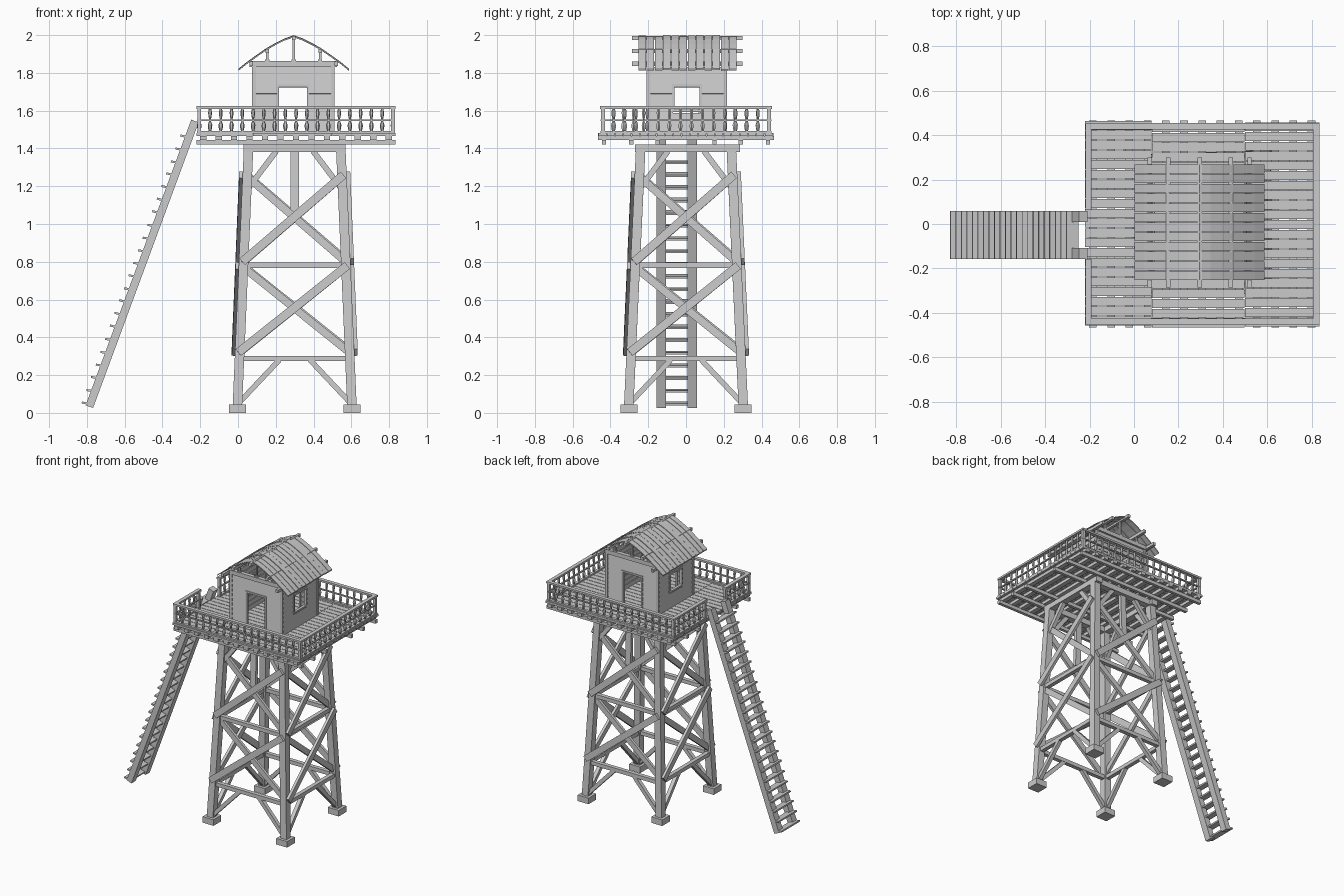
import bpy, bmesh, math, random
from mathutils import Vector as V

if "Cube" in bpy.data.objects:
    bpy.data.objects.remove(bpy.data.objects["Cube"])

random.seed(4)
CX = 0.30  # tower centre in x


def finish(name, bm):
    bmesh.ops.recalc_face_normals(bm, faces=bm.faces)
    me = bpy.data.meshes.new(name)
    bm.to_mesh(me)
    bm.free()
    ob = bpy.data.objects.new(name, me)
    bpy.context.collection.objects.link(ob)
    return ob


def beam(bm, p, q, w, h, up=(0, 0, 1)):
    """Box from p to q; h is measured along up, w across it."""
    p, q = V(p), V(q)
    d = (q - p).normalized()
    s = d.cross(V(up)).normalized()
    n = s.cross(d)
    vs = [bm.verts.new(e + s * a * w / 2 + n * b * h / 2)
          for e in (p, q) for a, b in ((-1, -1), (1, -1), (1, 1), (-1, 1))]
    for f in ((0, 1, 2, 3), (7, 6, 5, 4), (0, 4, 5, 1), (1, 5, 6, 2), (2, 6, 7, 3), (3, 7, 4, 0)):
        bm.faces.new([vs[i] for i in f])


def box(bm, x0, x1, y0, y1, z0, z1):
    ym, zm = (y0 + y1) / 2, (z0 + z1) / 2
    beam(bm, (x0, ym, zm), (x1, ym, zm), y1 - y0, z1 - z0)


def hx(z):
    return 0.303 - 0.042 * z


def hy(z):
    return 0.303 - 0.045 * z


def on_face(k, u, z, off):
    """Point on tower side k (0 front, 1 right, 2 back, 3 left), u from -1 to 1."""
    if k % 2 == 0:
        s = 1 if k == 0 else -1
        return V((CX + s * u * hx(z), -s * (hy(z) + off), z))
    s = 1 if k == 1 else -1
    return V((CX + s * (hx(z) + off), s * u * hy(z), z))


NORMAL = [V((0, -1, 0)), V((1, 0, 0)), V((0, 1, 0)), V((-1, 0, 0))]

# footings and tapering legs
feet, legs = bmesh.new(), bmesh.new()
for sx in (-1, 1):
    for sy in (-1, 1):
        x, y = CX + sx * 0.303, sy * 0.303
        box(feet, x - 0.045, x + 0.045, y - 0.045, y + 0.045, 0, 0.045)
        beam(legs, (x, y, 0.04), (CX + sx * hx(1.385), sy * hy(1.385), 1.385), 0.05, 0.05, (0, 1, 0))
finish("footings", feet)
finish("tower_legs", legs)

# girts, cross braces and knee braces on all four sides
girts, cross, knees = bmesh.new(), bmesh.new(), bmesh.new()
for k in range(4):
    n = NORMAL[k]

    def strut(bm, u0, z0, u1, z1, off, w, h):
        beam(bm, on_face(k, u0, z0, off), on_face(k, u1, z1, off), w, h, n)

    for z in (0.288, 0.782):
        strut(girts, -1, z, 1, z, 0, 0.028, 0.03)
    for z0, z1 in ((0.32, 0.78), (0.80, 1.26)):
        strut(cross, -1.03, z0, 1.03, z1, 0.034, 0.045, 0.02)
        strut(cross, -1, z1 - 0.01, 1, z0, 0.0, 0.04, 0.02)
    for s in (-1, 1):
        strut(knees, s * 0.96, 0.06, s * 0.28, 0.28, 0, 0.028, 0.028)
        strut(knees, s * 0.97, 1.19, s * 0.40, 1.385, 0, 0.03, 0.028)
    if k % 2 == 0:
        strut(knees, 0, 1.04, 0, 1.385, -0.01, 0.045, 0.025)
finish("tower_girts", girts)
finish("cross_braces", cross)
finish("knee_braces", knees)

# cap beams, bearers along x, joists along y
caps, bearers, joists = bmesh.new(), bmesh.new(), bmesh.new()
for s in (-1, 1):
    box(caps, 0.03, 0.57, s * 0.24 - 0.025, s * 0.24 + 0.025, 1.38, 1.422)
    x = CX + s * 0.245
    box(caps, x - 0.025, x + 0.025, -0.27, 0.285, 1.382, 1.42)
for y in (-0.435, -0.29, -0.15, 0.15, 0.29, 0.435):
    box(bearers, -0.22, 0.835, y - 0.011, y + 0.011, 1.42, 1.446)
for i in range(13):
    x = -0.185 + i * 0.082
    box(joists, x - 0.017, x + 0.017, -0.465, 0.465, 1.444, 1.467)
finish("cap_beams", caps)
finish("deck_bearers", bearers)
finish("deck_joists", joists)

# deck boards in three runs
deck = bmesh.new()
for x0, x1, dy in ((-0.22, 0.078, 0.006), (0.08, 0.498, -0.004), (0.50, 0.835, 0.0)):
    for i in range(21):
        y = -0.462 + dy + i * 0.044
        box(deck, x0, x1, y, y + 0.04, 1.466, 1.481)
finish("deck_boards", deck)

# railing: rails, corner posts and turned balusters, gap at the ladder
rails, balusters = bmesh.new(), bmesh.new()
PROFILE = [(0.006, 1.49), (0.011, 1.51), (0.012, 1.525), (0.005, 1.545), (0.005, 1.555),
           (0.009, 1.575), (0.010, 1.59), (0.006, 1.612)]


def baluster(x, y):
    rings = [[bm_v for bm_v in (balusters.verts.new((x + r * math.cos(a * math.pi / 3),
              y + r * math.sin(a * math.pi / 3), z)) for a in range(6))] for r, z in PROFILE]
    for lo, hi in zip(rings, rings[1:]):
        for a in range(6):
            balusters.faces.new((lo[a], lo[a - 1], hi[a - 1], hi[a]))


XL, XR, YR = -0.205, 0.82, 0.44
RUNS = [((XL, -YR), (XR, -YR)), ((XR, -YR), (XR, YR)), ((XR, YR), (XL, YR)),
        ((XL, YR), (XL, 0.075)), ((XL, -0.17), (XL, -YR))]
for a, b in RUNS:
    a, b = V(a), V(b)
    d = (b - a).normalized()
    for z, w, h in ((1.486, 0.022, 0.012), (1.55, 0.012, 0.008), (1.617, 0.028, 0.014)):
        p, q = a - d * 0.012, b + d * 0.012
        beam(rails, (*p, z), (*q, z), w, h)
    for e in (a, b):
        beam(rails, (*e, 1.48), (*e, 1.615), 0.02, 0.02, (0, 1, 0))
    count = round((b - a).length / 0.057)
    for i in range(1, count):
        baluster(*a.lerp(b, i / count))
finish("railing_rails", rails)
finish("railing_balusters", balusters)

# ladder: two stringers with protruding treads
stringers, treads = bmesh.new(), bmesh.new()
low, high = V((-0.787, 0, 0.033)), V((-0.228, 0, 1.545))
for y in (-0.132, 0.034):
    beam(stringers, low + V((0, y, 0)), high + V((0, y, 0)), 0.05, 0.042, (-1, 0, 0))
for i in range(22):
    p = low.lerp(high, (0.018 + i * 0.0672) / 1.512)
    j = random.uniform(-0.004, 0.004)
    beam(treads, p + V((-0.047, -0.049, 0.006 + j)), p + V((0.008, -0.049, -0.006)), 0.215, 0.011)
finish("ladder_stringers", stringers)
finish("ladder_treads", treads)

# cabin walls of horizontal boards, doors front and back, windows at the sides
walls, frames = bmesh.new(), bmesh.new()
X0, X1, Y0, Y1 = 0.085, 0.502, -0.198, 0.208
ROW = 0.035


def wall(a, b, n, o0, o1, z0, z1):
    a, b, n = V(a), V(b), V(n)
    length = (b - a).length
    d = (b - a).normalized()
    tilt = n + V((0, 0, 0.13))
    for i in range(10):
        zc = 1.48 + (i + 0.5) * ROW
        spans = [(0, o0), (o1, length)] if z0 < zc < z1 else [(0, length)]
        for s, e in spans:
            up = V((0, 0, zc))
            beam(walls, a + d * s + up, a + d * e + up, ROW + 0.002, 0.009, tilt)
    # trim around the opening
    for s in (o0, o1):
        beam(frames, a + d * s + V((0, 0, z0)), a + d * s + V((0, 0, z1)), 0.012, 0.02, n)
    for z in (z0, z1):
        if z > 1.5:
            beam(frames, a + d * (o0 - 0.006) + V((0, 0, z)), a + d * (o1 + 0.006) + V((0, 0, z)), 0.012, 0.02, n)


for y, n in ((Y0, (0, -1, 0)), (Y1, (0, 1, 0))):
    wall((X0, y, 0), (X1, y, 0), n, 0.127, 0.286, 1.48, 1.733)
for x, n in ((X0, (-1, 0, 0)), (X1, (1, 0, 0))):
    wall((x, Y0, 0), (x, Y1, 0), n, 0.13, 0.276, 1.60, 1.735)
for x in (X0, X1):
    for y in (Y0, Y1):
        box(frames, x - 0.01, x + 0.01, y - 0.01, y + 0.01, 1.48, 1.835)
finish("cabin_walls", walls)
finish("cabin_frames", frames)

# roof truss beams, short posts and purlins
RX = 0.295
truss, purlins = bmesh.new(), bmesh.new()
for y in (Y0, Y1):
    box(truss, 0.06, 0.523, y - 0.015, y + 0.015, 1.832, 1.862)
    for x, z in ((-0.14, 1.915), (0, 1.985), (0.14, 1.915)):
        box(truss, RX + x - 0.006, RX + x + 0.006, y - 0.006, y + 0.006, 1.86, z)
        box(truss, RX + x - 0.011, RX + x + 0.011, y - 0.011, y + 0.011, 1.86, 1.872)
for x, z in ((-0.225, 1.848), (-0.14, 1.916), (0, 1.984), (0.14, 1.916), (0.225, 1.848)):
    box(purlins, RX + x - 0.01, RX + x + 0.01, -0.285, 0.3, z - 0.011, z + 0.011)
finish("roof_truss", truss)
finish("roof_purlins", purlins)

# bowed roof boards running over the ridge
roof = bmesh.new()
HALF = [(0.0, 2.0), (0.05, 1.982), (0.10, 1.957), (0.15, 1.928), (0.20, 1.893), (0.25, 1.857), (0.292, 1.823)]
LINE = [(-x, z) for x, z in HALF[:0:-1]] + HALF
for i in range(12):
    y0 = -0.252 + i * 0.0436
    y1 = y0 + 0.040
    drop = random.uniform(0, 0.004)
    rings = [[roof.verts.new((RX + x, y, z - drop - t)) for y, t in
              ((y0, 0), (y1, 0), (y1, 0.008), (y0, 0.008))] for x, z in LINE]
    for a, b in zip(rings, rings[1:]):
        for j in range(4):
            roof.faces.new((a[j], a[j - 1], b[j - 1], b[j]))
    roof.faces.new(rings[0])
    roof.faces.new(rings[-1])
finish("roof_boards", roof)
